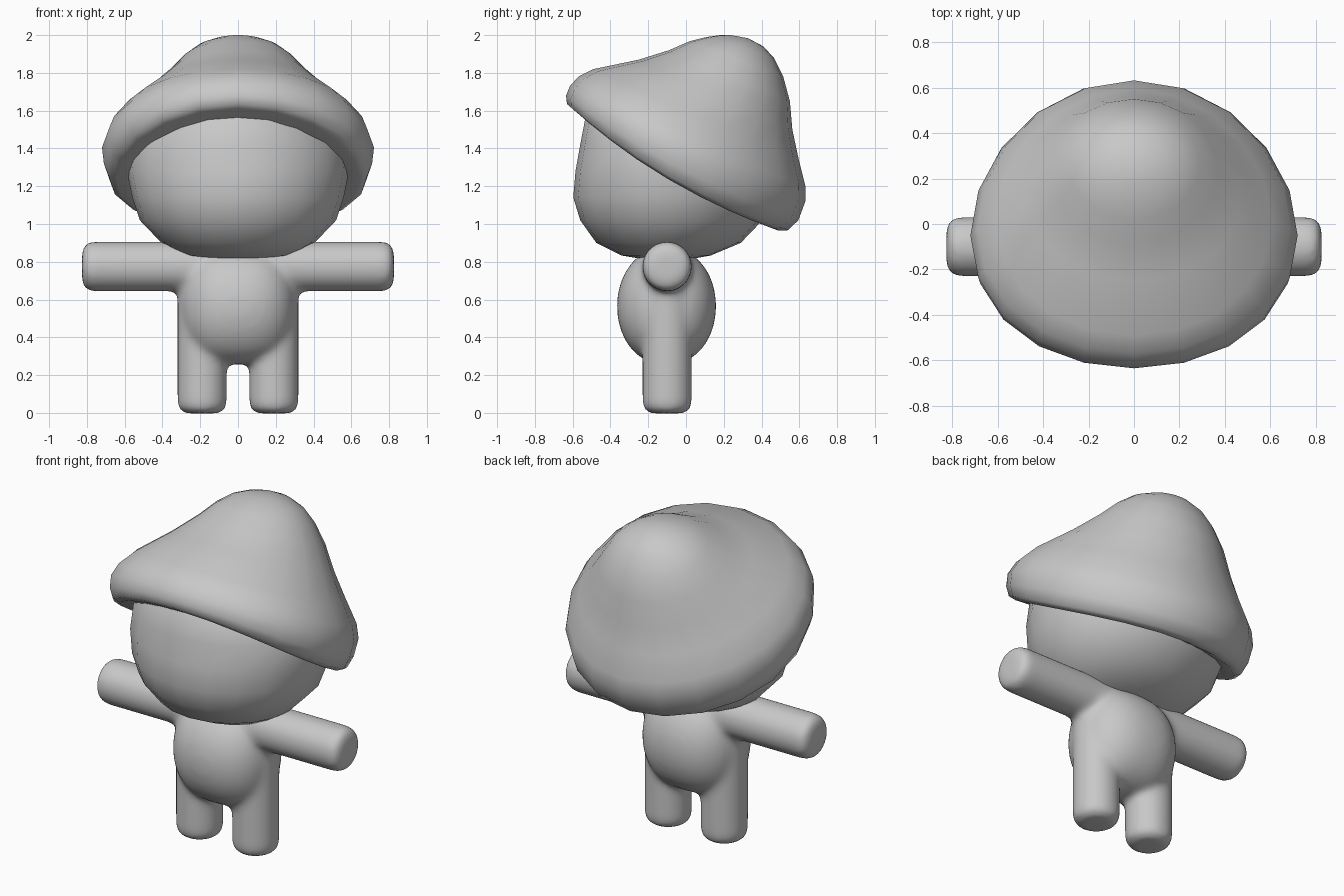
import bpy, bmesh, math
from mathutils import Vector, Matrix

if "Cube" in bpy.data.objects:
    bpy.data.objects.remove(bpy.data.objects["Cube"])

grey = bpy.data.materials.new("plain grey")
grey.diffuse_color = (0.58, 0.58, 0.58, 1)
grey.use_nodes = True
grey.node_tree.nodes["Principled BSDF"].inputs["Base Color"].default_value = grey.diffuse_color


def finish(name, bm, angle=60):
    bmesh.ops.recalc_face_normals(bm, faces=bm.faces)
    mesh = bpy.data.meshes.new(name)
    bm.to_mesh(mesh)
    bm.free()
    obj = bpy.data.objects.new(name, mesh)
    bpy.context.collection.objects.link(obj)
    mesh.materials.append(grey)
    bpy.ops.object.select_all(action='DESELECT')
    obj.select_set(True)
    bpy.context.view_layer.objects.active = obj
    bpy.ops.object.shade_smooth_by_angle(angle=math.radians(angle))
    return obj


def loft(bm, rings, sides=20, power=1.0):
    """Rings: front (y, z), back (y, z), half width, side shift (y, z).
    A power under 1 makes the rings boxier."""
    def bend(v):
        return math.copysign(abs(v) ** power, v)
    loops = []
    for fy, fz, by, bz, w, dy, dz in rings:
        f, b = Vector((0, fy, fz)), Vector((0, by, bz))
        loop = []
        for i in range(sides):
            a = 2 * math.pi * i / sides
            p = (f + b) / 2 + (f - b) / 2 * bend(math.cos(a))
            p.x = w * bend(math.sin(a))
            p.y -= dy * math.sin(a) ** 2
            p.z -= dz * math.sin(a) ** 2
            loop.append(bm.verts.new(p))
        loops.append(loop)
    for lo, hi in zip(loops, loops[1:]):
        for i in range(sides):
            j = (i + 1) % sides
            bm.faces.new((lo[i], lo[j], hi[j], hi[i]))
    bm.faces.new(loops[0])
    bm.faces.new(loops[-1])


def level(rows):
    """Horizontal rings from z, front y, back y, half width."""
    return [(f, z, b, z, w, 0, 0) for z, f, b, w in rows]


# Tilted floppy hat with a rolled rim
bm = bmesh.new()
loft(bm, [
    (-0.50, 1.55, 0.40, 1.03, 0.54, 0.03, 0.02),
    (-0.60, 1.61, 0.49, 0.965, 0.645, 0.04, 0.05),
    (-0.63, 1.635, 0.54, 0.967, 0.685, 0.05, 0.045),
    (-0.635, 1.68, 0.595, 1.02, 0.71, 0.06, 0.03),
    (-0.615, 1.73, 0.632, 1.12, 0.72, 0.06, 0.02),
    (-0.57, 1.78, 0.632, 1.20, 0.69, 0.05, 0.01),
    (-0.49, 1.82, 0.595, 1.35, 0.605, 0.04, 0),
    (-0.25, 1.87, 0.563, 1.50, 0.475, 0.02, 0),
    (-0.09, 1.92, 0.55, 1.65, 0.37, 0, 0),
    (0.02, 1.968, 0.515, 1.78, 0.29, 0, 0),
    (0.11, 1.99, 0.465, 1.88, 0.215, 0, 0),
    (0.18, 2.0, 0.41, 1.94, 0.13, 0, 0),
    (0.24, 2.0, 0.33, 1.983, 0.05, 0, 0)])
finish("hat", bm)

# Round head tucked under the hat
bm = bmesh.new()
loft(bm, level([
    (0.81, -0.20, 0.00, 0.12), (0.833, -0.34, 0.13, 0.29),
    (0.90, -0.475, 0.29, 0.405), (1.02, -0.56, 0.405, 0.52),
    (1.14, -0.597, 0.46, 0.56), (1.28, -0.585, 0.48, 0.588),
    (1.42, -0.56, 0.46, 0.575), (1.55, -0.535, 0.42, 0.50),
    (1.66, -0.44, 0.38, 0.36), (1.74, -0.20, 0.30, 0.18)]))
finish("head", bm)

# Body: egg torso with limbs, fused into one soft skin
torso = []
for k in range(1, 24):
    t = math.pi * k / 24
    z = 0.565 - 0.31 * math.cos(t)
    half = 0.263 * math.sin(t) ** 0.9
    torso.append((z, -0.103 - half, -0.103 + half, 0.305 * math.sin(t) ** 0.6))
bm = bmesh.new()
loft(bm, level(torso), 48, 0.88)


def limb(matrix, length):
    part = bmesh.new()
    r = 0.132
    loft(part, level([(z, -s, s, s) for z, s in (
        (0, r - 0.05), (0.008, r - 0.025), (0.025, r - 0.008),
        (0.05, r), (length, r))]), 32)
    part.transform(matrix)
    temp = bpy.data.meshes.new("temp")
    part.to_mesh(temp)
    part.free()
    bm.from_mesh(temp)
    bpy.data.meshes.remove(temp)


for side in (-1, 1):
    limb(Matrix.Translation((side * 0.19, -0.1, -0.003)), 0.66)
    limb(Matrix.Translation((side * 0.826, -0.1, 0.775))
         @ Matrix.Rotation(-side * math.pi / 2, 4, 'Y'), 0.75)
body = finish("body", bm)
remesh = body.modifiers.new("fuse", 'REMESH')
remesh.mode = 'VOXEL'
remesh.voxel_size = 0.018
remesh.use_smooth_shade = True
soften = body.modifiers.new("soften", 'SMOOTH')
soften.factor = 0.5
soften.iterations = 14
